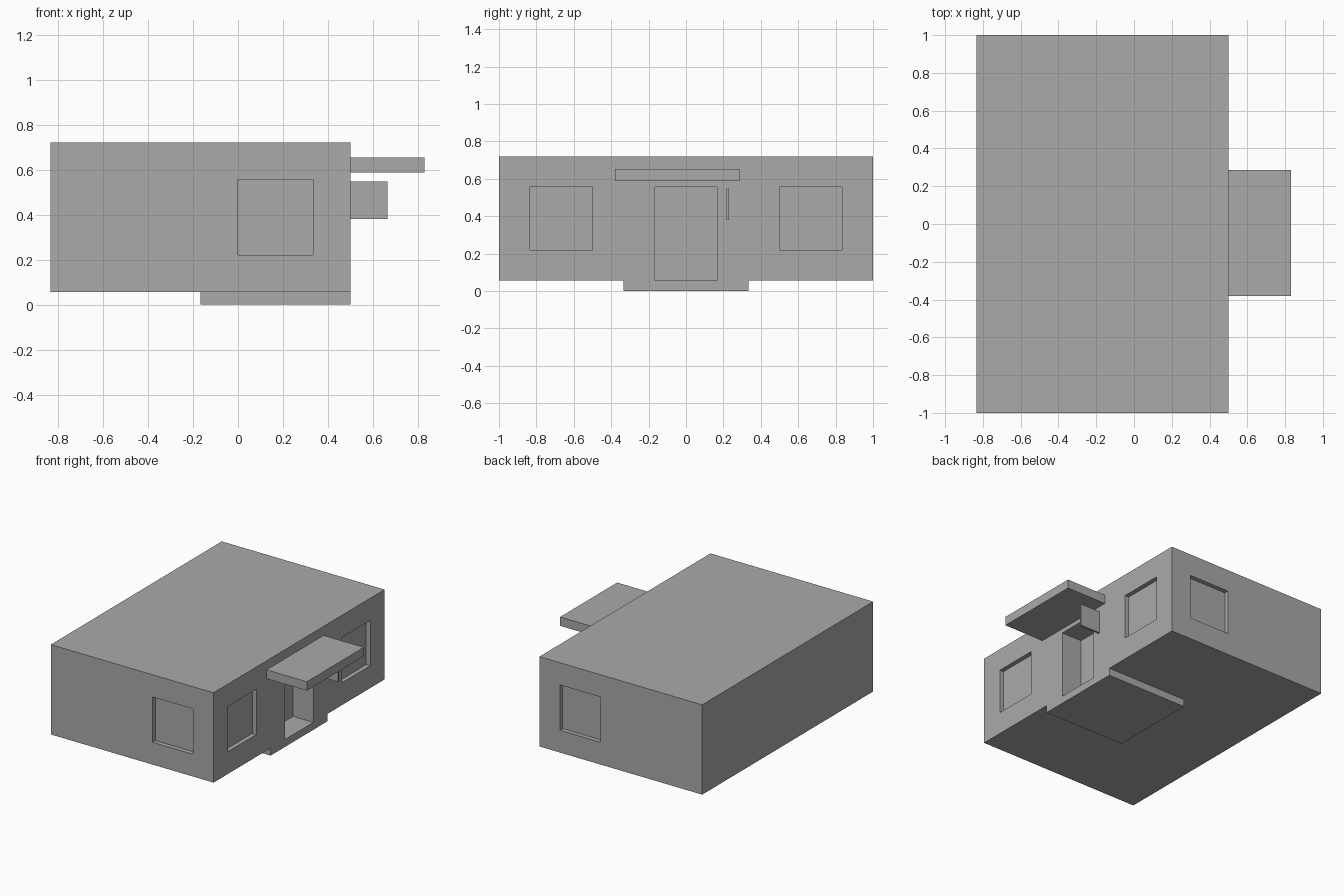
import bpy

cube = bpy.data.objects.get("Cube")
if cube:
    bpy.data.objects.remove(cube, do_unlink=True)

grey = bpy.data.materials.new("plain grey")
grey.use_nodes = True
grey.diffuse_color = (0.4, 0.4, 0.4, 1)
grey.node_tree.nodes["Principled BSDF"].inputs["Base Color"].default_value = grey.diffuse_color


def box(name, x, y, z):
    """Box from its (min, max) ranges."""
    bpy.ops.mesh.primitive_cube_add(size=1, location=[sum(r) / 2 for r in (x, y, z)])
    ob = bpy.context.object
    ob.name = name
    ob.scale = [r[1] - r[0] for r in (x, y, z)]
    bpy.ops.object.transform_apply(location=False, rotation=False, scale=True)
    ob.data.materials.append(grey)
    return ob


def boolean(target, other, operation):
    mod = target.modifiers.new(other.name, "BOOLEAN")
    mod.object, mod.operation, mod.solver = other, operation, "EXACT"
    bpy.context.view_layer.objects.active = target
    bpy.ops.object.modifier_apply(modifier=mod.name)
    bpy.data.objects.remove(other, do_unlink=True)


FLOOR, ROOF, WALL = 0.055, 0.72, 0.5
SILL, HEAD = 0.22, 0.555
RECESS = 0.033

# Main hall with the entrance block that reaches below it
hall = box("building", (-0.833, WALL), (-1, 1), (FLOOR, ROOF))
boolean(hall, box("entrance_block", (-0.167, WALL), (-0.333, 0.333), (0, ROOF)), "UNION")

# Recessed doorway and windows
boolean(hall, box("doorway", (WALL - 0.167, 0.6), (-0.167, 0.167), (FLOOR, HEAD)), "DIFFERENCE")
for side in (-1, 1):
    wide = sorted((side * 0.5, side * 0.833))
    boolean(hall, box("side_window", (WALL - RECESS, 0.6), wide, (SILL, HEAD)), "DIFFERENCE")
    deep = sorted((side * (1 - RECESS), side * 1.1))
    boolean(hall, box("end_window", (0, 0.333), deep, (SILL, HEAD)), "DIFFERENCE")

# Canopy over the door and the hanging sign plate
box("canopy", (WALL, 0.83), (-0.38, 0.287), (0.587, 0.653))
box("sign_plate", (WALL, 0.665), (0.217, 0.23), (0.38, 0.547))
